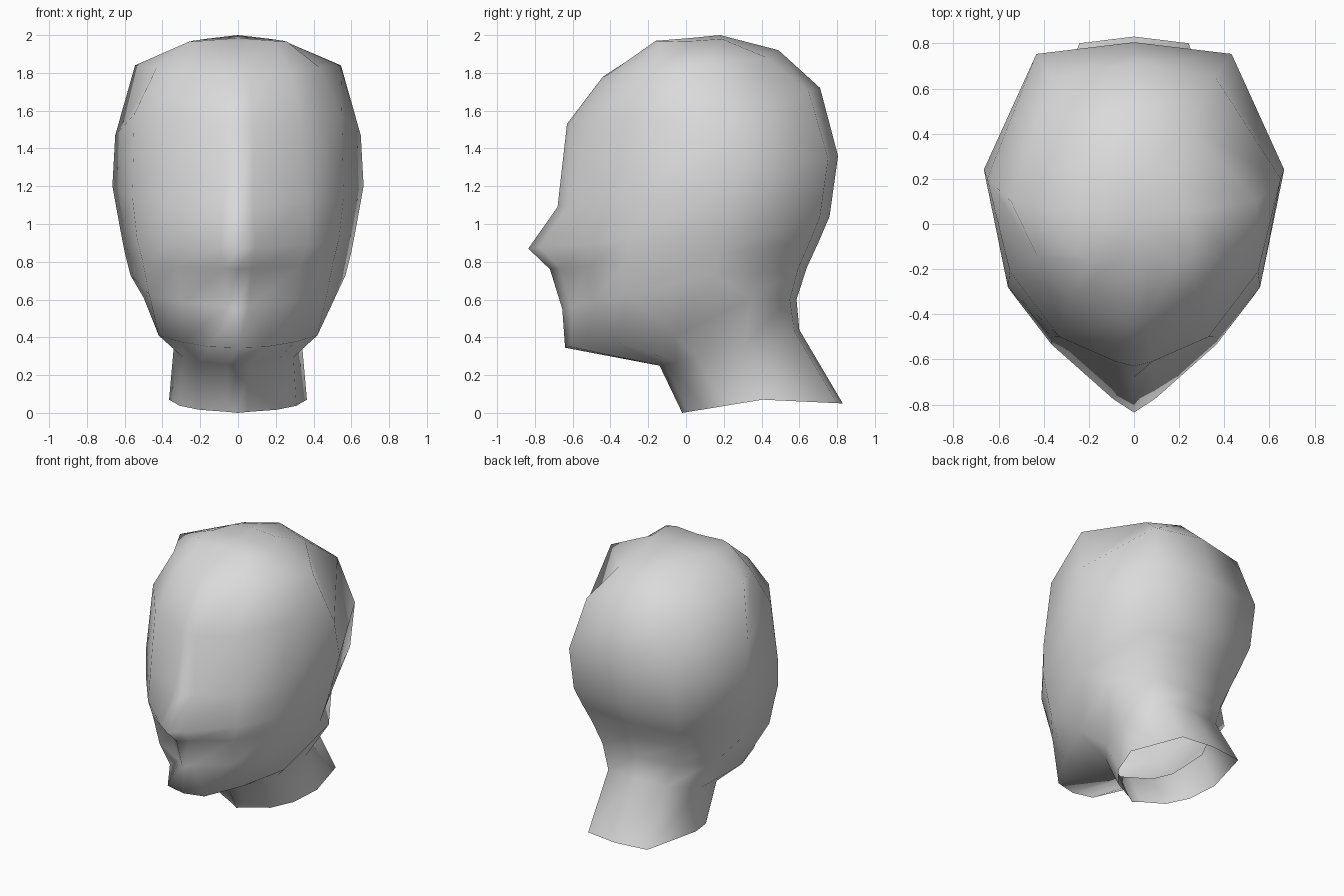
import bpy
import bmesh

cube = bpy.data.objects.get("Cube")
if cube:
    bpy.data.objects.remove(cube, do_unlink=True)

# Half cross-section from front centre to back centre: (width share, depth share)
SECTION = [(0, 0), (0.12, 0.035), (0.55, 0.12), (0.84, 0.27),
           (1, None), (0.65, 0.965), (0, 1)]
NOSE_SHARE = [1, 0.93]


def loop(bm, half):
    """Closed ring of vertices from its left half."""
    mirrored = [(-x, y, z) for x, y, z in half[-2:0:-1]]
    return [bm.verts.new(p) for p in half + mirrored]


def ring(bm, front, side, back, middle=0.62, square=1, nose=0):
    """Tilted ring; front/back are (y, z), side is (half width, z)."""
    half = []
    for i, (share, t) in enumerate(SECTION):
        t = middle if t is None else t
        x = side[0] * share ** square
        y = front[0] + t * (back[0] - front[0])
        if i < len(NOSE_SHARE):
            y -= nose * NOSE_SHARE[i]
        if t <= middle:
            z = front[1] + (side[1] - front[1]) * t / middle
        else:
            z = side[1] + (back[1] - side[1]) * (t - middle) / (1 - middle)
        half.append((x, y, z))
    return loop(bm, half)


bm = bmesh.new()

# Neck opening, throat and nape
neck = [
    ring(bm, (-0.02, 0.0), (0.365, 0.07), (0.83, 0.05), 0.5, 0.95),
    ring(bm, (-0.14, 0.25), (0.34, 0.35), (0.6, 0.44), 0.6, 0.85),
]

# Jaw line: blunt chin rising to the jaw angle
jaw = loop(bm, [(0, -0.64, 0.345), (0.15, -0.61, 0.35), (0.3, -0.37, 0.375),
                (0.42, -0.06, 0.41), (0.5, 0.35, 0.61), (0.3, 0.55, 0.6),
                (0, 0.585, 0.6)])

# Mouth, upper lip, nose tip, bridge
face = [
    ring(bm, (-0.655, 0.55), (0.57, 0.73), (0.64, 0.77), square=1.1),
    ring(bm, (-0.69, 0.76), (0.6, 0.85), (0.70, 0.90), nose=0.03),
    ring(bm, (-0.71, 0.87), (0.625, 0.98), (0.76, 1.04), square=0.9, nose=0.125),
    ring(bm, (-0.68, 1.09), (0.665, 1.2), (0.805, 1.36)),
]

# Forehead, crown edge and flat top
forehead = loop(bm, [(0, -0.63, 1.53), (0.08, -0.61, 1.53), (0.33, -0.5, 1.55),
                     (0.55, -0.21, 1.58), (0.65, 0.2, 1.47), (0.36, 0.65, 1.7),
                     (0, 0.71, 1.72)])
crown = loop(bm, [(0, -0.44, 1.78), (0.06, -0.43, 1.78), (0.28, -0.33, 1.8),
                  (0.43, -0.14, 1.83), (0.545, 0.1, 1.84), (0.25, 0.43, 1.88),
                  (0, 0.49, 1.92)])
flat = loop(bm, [(0, -0.14, 1.97), (0.06, -0.145, 1.97), (0.19, -0.16, 1.97),
                 (0.26, -0.14, 1.965), (0.24, 0.05, 1.97), (0.17, 0.19, 1.98),
                 (0, 0.18, 2.0)])

rings = neck + [jaw] + face + [forehead, crown, flat]
for low, high in zip(rings, rings[1:]):
    for i in range(len(low)):
        j = (i + 1) % len(low)
        bm.faces.new((low[i], low[j], high[j], high[i]))

# Top of the skull
top = bm.verts.new((0, 0.03, 1.985))
for i, v in enumerate(flat):
    bm.faces.new((v, flat[(i + 1) % len(flat)], top))

bmesh.ops.recalc_face_normals(bm, faces=bm.faces)
for f in bm.faces:
    f.smooth = True
mesh = bpy.data.meshes.new("head")
bm.to_mesh(mesh)
bm.free()
head = bpy.data.objects.new("head", mesh)
bpy.context.collection.objects.link(head)

# Plain grey surface
grey = bpy.data.materials.new("light_grey")
grey.use_nodes = True
colour = (0.7, 0.7, 0.7, 1)
grey.diffuse_color = colour
grey.node_tree.nodes["Principled BSDF"].inputs["Base Color"].default_value = colour
mesh.materials.append(grey)
